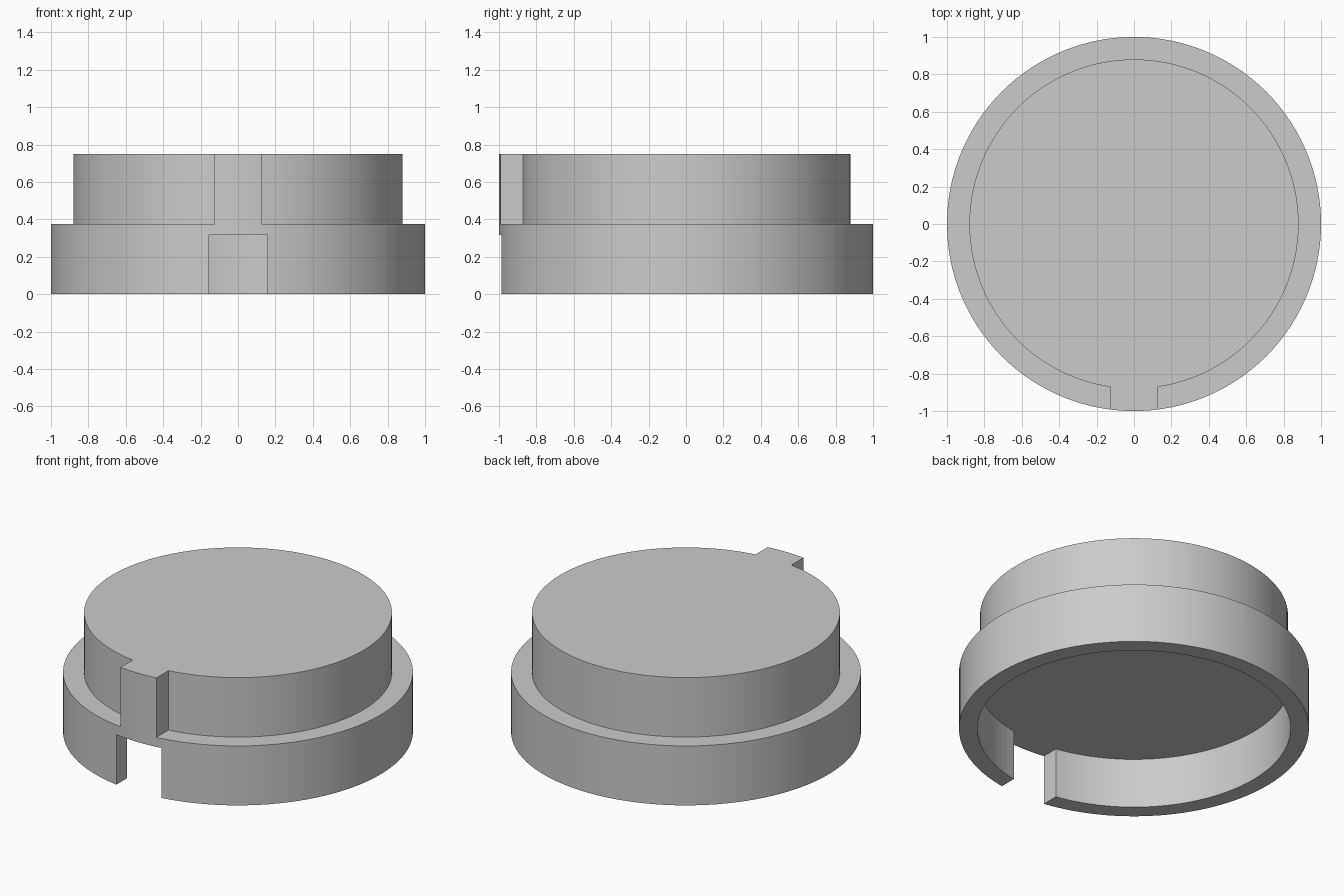
import bpy
import bmesh
from math import asin, cos, sin, pi

SEGMENTS = 128
RIM_R, DRUM_R, CAVITY_R = 1.0, 0.88, 0.895
ROOF_Z, RIM_Z, TOP_Z = 0.315, 0.375, 0.75
TAB_HALF, NOTCH_HALF = 0.125, 0.157
OUTSIDE = 1.2

cube = bpy.data.objects.get("Cube")
if cube:
    bpy.data.objects.remove(cube, do_unlink=True)

grey = bpy.data.materials.new("plain grey")
grey.use_nodes = True
colour = (0.6, 0.6, 0.6, 1.0)
grey.diffuse_color = colour
grey.node_tree.nodes["Principled BSDF"].inputs["Base Color"].default_value = colour


def open_arc(radius, half_gap):
    """Circle outline with a gap of fixed width at the front."""
    gap = asin(half_gap / radius)
    start, sweep = gap - pi / 2, 2 * (pi - gap)
    angles = [start + sweep * i / SEGMENTS for i in range(SEGMENTS + 1)]
    return [(radius * cos(a), radius * sin(a)) for a in angles]


def prism(name, outline, bottom, top):
    """Extrude a flat outline upwards into a closed solid."""
    bm = bmesh.new()
    base = bm.faces.new([bm.verts.new((x, y, bottom)) for x, y in outline])
    cap = bmesh.ops.extrude_face_region(bm, geom=[base], use_keep_orig=True)
    verts = [v for v in cap["geom"] if isinstance(v, bmesh.types.BMVert)]
    bmesh.ops.translate(bm, verts=verts, vec=(0, 0, top - bottom))
    bmesh.ops.recalc_face_normals(bm, faces=bm.faces)
    mesh = bpy.data.meshes.new(name)
    bm.to_mesh(mesh)
    bm.free()
    mesh.materials.append(grey)
    obj = bpy.data.objects.new(name, mesh)
    bpy.context.collection.objects.link(obj)
    return obj


# Solid disc the cap is cut from
circle = [(RIM_R * cos(2 * pi * i / SEGMENTS), RIM_R * sin(2 * pi * i / SEGMENTS))
          for i in range(SEGMENTS)]
cap = prism("stepped_cap", circle, 0, TOP_Z)

# Underside cavity with the front notch running out through the skirt
keyhole = open_arc(CAVITY_R, NOTCH_HALF) + [(-NOTCH_HALF, -OUTSIDE), (NOTCH_HALF, -OUTSIDE)]
cavity = prism("cavity_cutter", keyhole, -0.1, ROOF_Z)

# Upper step all round, leaving the front tab standing
ring = open_arc(DRUM_R, TAB_HALF) + open_arc(OUTSIDE, TAB_HALF)[::-1]
step = prism("step_cutter", ring, RIM_Z, TOP_Z + 0.1)

bpy.context.view_layer.objects.active = cap
for cutter in (cavity, step):
    cutter.hide_render = True
    cut = cap.modifiers.new(cutter.name, "BOOLEAN")
    cut.operation = "DIFFERENCE"
    cut.solver = "EXACT"
    cut.object = cutter
    bpy.ops.object.modifier_apply(modifier=cut.name)
    bpy.data.objects.remove(cutter, do_unlink=True)

# Smooth round walls with crisp rims
bpy.ops.object.select_all(action="DESELECT")
cap.select_set(True)
bpy.ops.object.shade_smooth_by_angle(angle=pi / 6)
